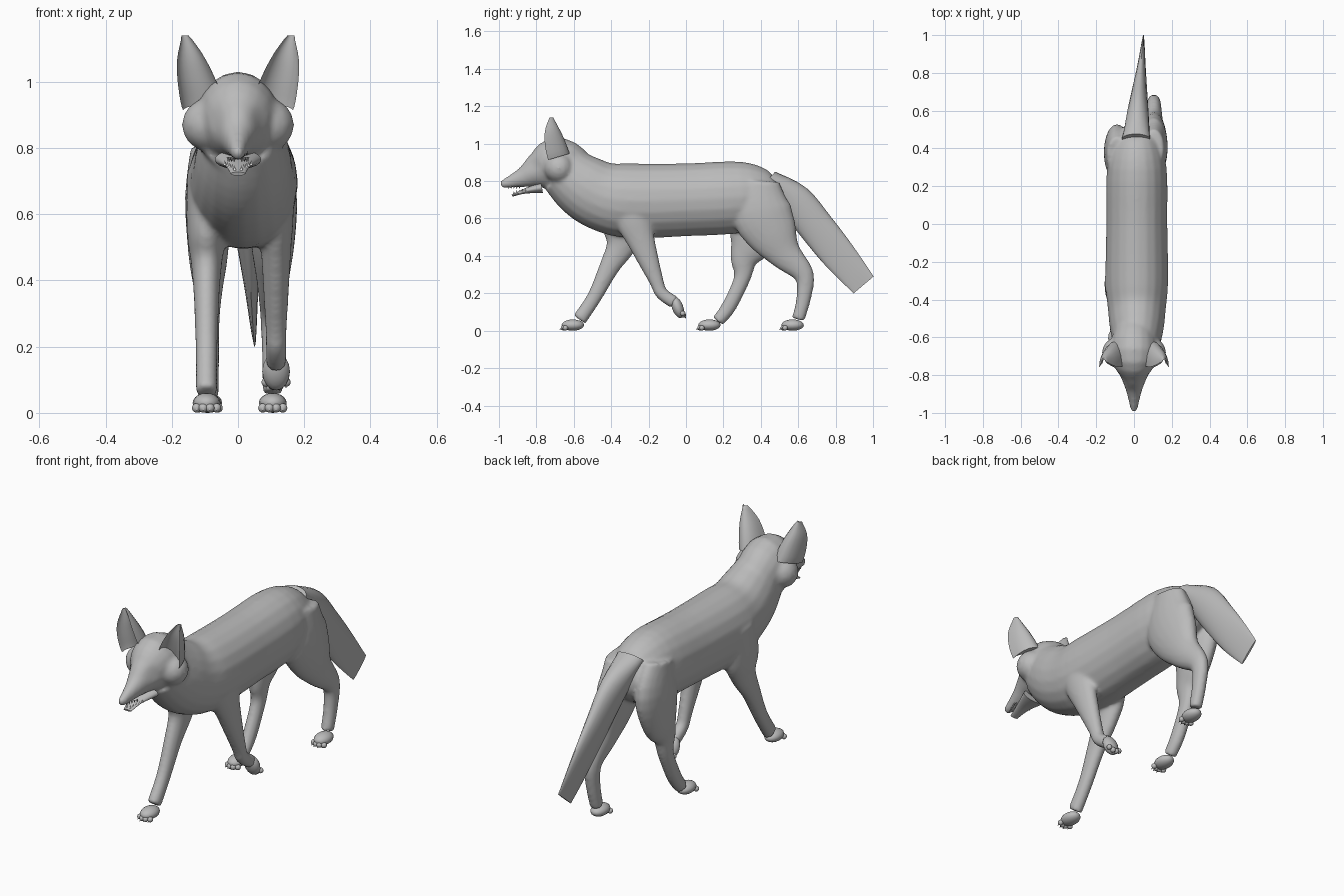
import bpy
import bmesh
from math import sin, cos, pi, radians
from mathutils import Vector, Matrix

default_cube = bpy.data.objects.get("Cube")
if default_cube:
    bpy.data.objects.remove(default_cube, do_unlink=True)


def make_material(name, value):
    material = bpy.data.materials.new(name)
    material.use_nodes = True
    colour = (value, value, value, 1)
    material.diffuse_color = colour
    material.node_tree.nodes["Principled BSDF"].inputs["Base Color"].default_value = colour
    return material


grey_fur = make_material("grey fur", .5)
pale_ivory = make_material("pale teeth", .75)


def finish(bm, name, material=grey_fur):
    """Turn a bmesh into a smooth-shaded object."""
    bmesh.ops.recalc_face_normals(bm, faces=bm.faces)
    mesh = bpy.data.meshes.new(name)
    bm.to_mesh(mesh)
    bm.free()
    mesh.materials.append(material)
    part = bpy.data.objects.new(name, mesh)
    bpy.context.collection.objects.link(part)
    bpy.ops.object.select_all(action='DESELECT')
    part.select_set(True)
    bpy.context.view_layer.objects.active = part
    bpy.ops.object.shade_smooth_by_angle(angle=radians(60))
    return part


def smooth_path(points, steps=4):
    """Catmull-Rom samples through the given points."""
    points = [Vector(point) for point in points]
    padded = [points[0]] + points + [points[-1]]
    samples = []
    for before, start, end, after in zip(padded, padded[1:], padded[2:], padded[3:]):
        leave, arrive = (end - before) / 2, (after - start) / 2
        for step in range(steps):
            t = step / steps
            bend = leave * (1 - t) - arrive * t
            straight = (end - start) * (1 - 2 * t)
            blend = t * t * (3 - 2 * t)
            samples.append(start.lerp(end, blend) + (bend) * t * (1 - t))
    return samples + [points[-1]]


def tube(name, points, width, x=0, lean=0, mirror=1, cupped=False, sides=20):
    """Skin a path of (y, z, radius); width(radius, t) gives the half width in x."""
    samples = smooth_path(points)
    last = len(samples) - 1
    bm = bmesh.new()
    rings = []
    for index, (y, z, radius) in enumerate(samples):
        ahead = samples[min(index + 1, last)] - samples[max(index - 1, 0)]
        along = Vector((0, ahead.x, ahead.y)).normalized()
        across = Vector((0, -along.z, along.y))
        t = index / last
        centre = Vector((x + lean * t, y, z))
        ring = []
        for side in range(sides):
            angle = 2 * pi * side / sides
            reach = cos(angle)
            if cupped:
                reach = 1 + 2 * reach if reach < 0 else 1 - reach
            point = centre + across * radius * reach
            point.x += sin(angle) * width(radius, t)
            point.x *= mirror
            ring.append(bm.verts.new(point))
        rings.append(ring)
    for ring, following in zip(rings, rings[1:]):
        for side in range(sides):
            beside = (side + 1) % sides
            bm.faces.new((ring[side], ring[beside], following[beside], following[side]))
    bm.faces.new(rings[0])
    bm.faces.new(rings[-1])
    return finish(bm, name)


def ball(bm, transform, radius):
    bmesh.ops.create_uvsphere(bm, u_segments=16, v_segments=10, radius=radius, matrix=transform)


def spike(bm, transform, radius, length):
    bmesh.ops.create_cone(bm, cap_ends=True, segments=6, radius1=radius, radius2=0,
                          depth=length, matrix=transform)


def paw(name, x, y, z=.03, pitch=0):
    """Rounded pad with four toes and claws, pointing to the front before pitching."""
    place = Matrix.Translation((x, y, z)) @ Matrix.Rotation(radians(pitch), 4, 'X')
    bm = bmesh.new()
    ball(bm, place @ Matrix.Diagonal((.7, 1, .5, 1)), .06)
    for toe in range(4):
        offset = toe - 1.5
        tip = place @ Matrix.Translation((offset * .02, abs(offset) * .01 - .055, -.015))
        ball(bm, tip, .014)
        claw = Matrix.Rotation(radians(110), 4, 'X') @ Matrix.Translation((0, 0, .015))
        spike(bm, tip @ claw, .006, .02)
    return finish(bm, name)


def body_width(radius, t):
    return radius * .83


def limb_width(radius, t):
    return radius / 3 + .02


def ear_width(radius, t):
    return radius * 1.1


def jaw_width(radius, t):
    return radius * 2 + .01


def tail_width(radius, t):
    return .07 * (1 - t) + .005


# Trunk from rump to neck
body = tube("body", [
    (.52, .75, .06), (.46, .73, .13), (.3, .715, .19), (0, .7, .195),
    (-.3, .695, .2), (-.45, .72, .185), (-.56, .78, .17), (-.66, .86, .14)],
    body_width, x=.015)

# Skull and muzzle, pressed in at the eyes
head = tube("head", [
    (-.57, .81, .13), (-.69, .88, .155), (-.79, .855, .1), (-.87, .82, .055),
    (-.99, .78, .02)], body_width)
for side in (-1, 1):
    eye = Vector((side * .06, -.82, .88))
    for vertex in head.data.vertices:
        nearness = max(0, 1 - (vertex.co - eye).length / .05)
        vertex.co.y += nearness * .02

# Cheek ruffs
bm = bmesh.new()
for side in (-1, 1):
    ball(bm, Matrix.Translation((side * .09, -.68, .87)), .08)
cheeks = finish(bm, "cheeks")

# Legs: right front planted, left front lifted, hind legs mid-stride
legs = [
    tube("front_right_leg", [
        (-.3, .73, .12), (-.33, .55, .12), (-.35, .45, .08), (-.41, .34, .055),
        (-.49, .18, .04), (-.57, .06, .04)], limb_width, x=-.095),
    tube("front_left_leg", [
        (-.3, .74, .1), (-.28, .6, .1), (-.24, .48, .075), (-.16, .27, .04),
        (-.13, .2, .035), (-.06, .15, .035)], limb_width, x=.115),
    tube("hind_right_leg", [
        (.36, .8, .1), (.38, .65, .15), (.35, .48, .12), (.31, .38, .075),
        (.3, .28, .045), (.23, .13, .04), (.17, .05, .035)], limb_width, x=-.09),
    tube("hind_left_leg", [
        (.4, .8, .1), (.4, .65, .16), (.46, .52, .14), (.53, .41, .09),
        (.63, .3, .055), (.63, .18, .04), (.6, .06, .035)], limb_width, x=.105)]

# Fuse trunk, head and legs into one soft skin
for part in [body, head, cheeks] + legs:
    part.select_set(True)
bpy.context.view_layer.objects.active = body
bpy.ops.object.join()
fuse = body.modifiers.new("fuse", 'REMESH')
fuse.mode = 'VOXEL'
fuse.voxel_size = .01
fuse.use_smooth_shade = True
soften = body.modifiers.new("soften", 'SMOOTH')
soften.iterations = 8

# Paws
paw("front_right_paw", -.095, -.605)
paw("front_left_paw", .115, -.045, z=.125, pitch=110)
paw("hind_right_paw", -.09, .125)
paw("hind_left_paw", .105, .57)

# Bushy tail thinning to an upright blade at its end
tube("tail", [(.45, .82, .04), (.58, .7, .09), (.7, .55, .095), (.82, .4, .09),
              (.95, .245, .07)], tail_width, x=.01, lean=.04)

# Cupped ears
for name, side in (("left_ear", 1), ("right_ear", -1)):
    tube(name, [(-.68, .93, .06), (-.7, 1, .055), (-.715, 1.07, .04), (-.72, 1.14, .01)],
         ear_width, x=.1, lean=.06, mirror=side, cupped=True)

# Lower jaw
tube("lower_jaw", [(-.77, .765, .03), (-.86, .747, .014), (-.93, .722, .006)], jaw_width)

# Teeth in a V along both jaws
bm = bmesh.new()
for side in (-1, 1):
    for tooth in range(5):
        back = tooth * .015
        lower = Matrix.Translation((side * (.01 + back / 2), back - .92, .74 + back / 4))
        upper = Matrix.Translation((side * (.01 + back / 3), back - .95, .765))
        spike(bm, lower, .005, .016)
        spike(bm, upper @ Matrix.Rotation(pi, 4, 'X'), .005, .016)
finish(bm, "teeth", pale_ivory)
